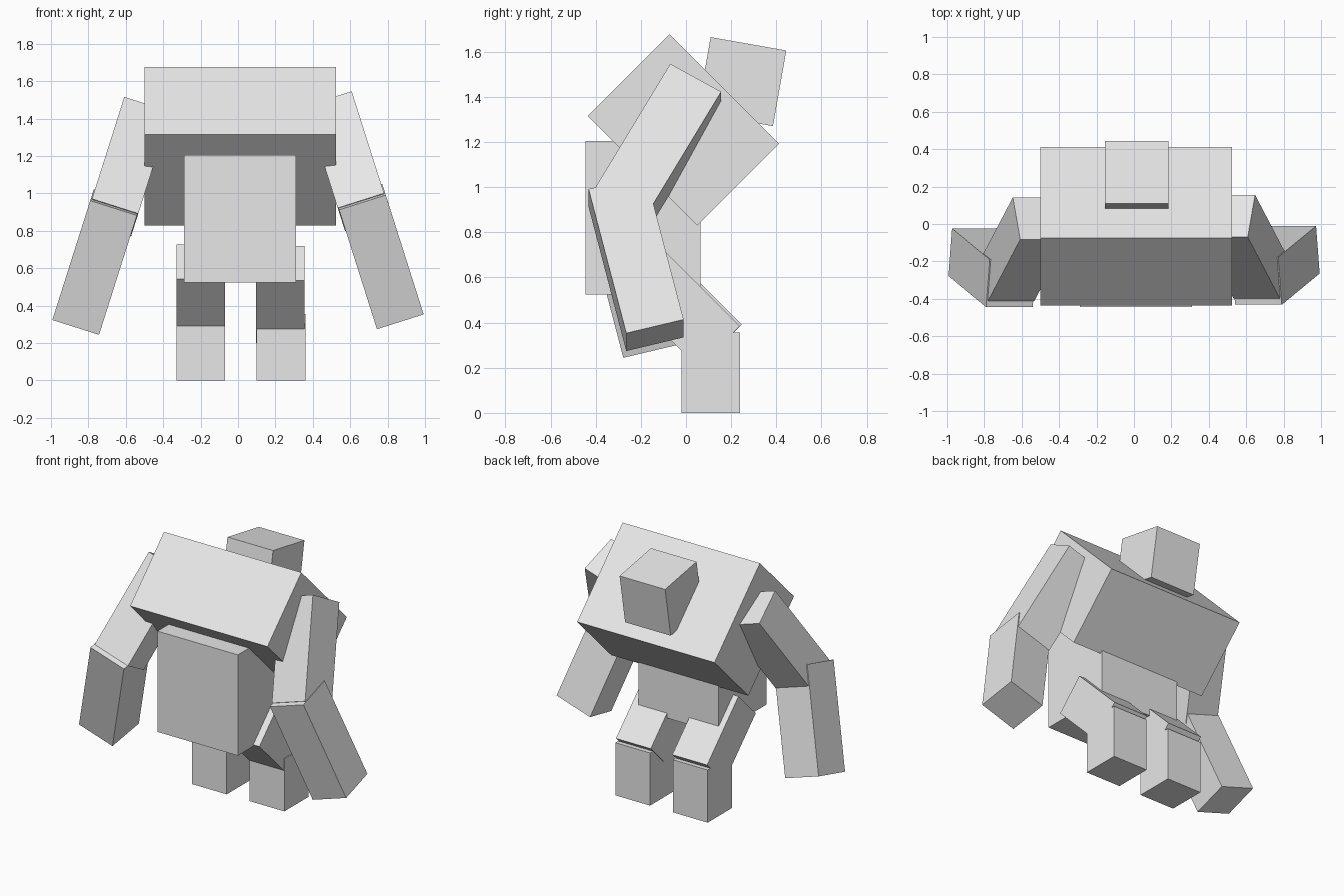
import bpy
import bmesh
from math import radians
from mathutils import Matrix, Vector

if "Cube" in bpy.data.objects:
    bpy.data.objects.remove(bpy.data.objects["Cube"])

grey = bpy.data.materials.new("light_grey")
grey.diffuse_color = (0.8, 0.8, 0.8, 1.0)
grey.use_nodes = True
grey.node_tree.nodes["Principled BSDF"].inputs["Base Color"].default_value = grey.diffuse_color


def box(name, size, centre, pitch=0.0, frame=Matrix.Identity(4)):
    """Box of a given size, pitched about x, then placed inside a frame."""
    mesh = bpy.data.meshes.new(name)
    bm = bmesh.new()
    bmesh.ops.create_cube(bm, size=1.0)
    bmesh.ops.scale(bm, vec=size, verts=bm.verts)
    bm.to_mesh(mesh)
    bm.free()
    mesh.materials.append(grey)
    obj = bpy.data.objects.new(name, mesh)
    obj.matrix_world = (frame @ Matrix.Translation(Vector(centre))
                        @ Matrix.Rotation(radians(pitch), 4, 'X'))
    bpy.context.collection.objects.link(obj)
    return obj


# Trunk and head
box("chest", (1.025, 0.686, 0.512), (0.012, -0.012, 1.253), -45)
box("belly", (0.60, 0.51, 0.68), (0.01, -0.19, 0.865))
box("head", (0.34, 0.34, 0.34), (0.015, 0.247, 1.467), -10)

# Legs: upright shins with thighs sloping back into them
for side, x, thigh_x, y, z in (("left", -0.20, -0.20, -0.013, 0.467),
                               ("right", 0.23, 0.226, -0.021, 0.460)):
    box(side + "_shin", (0.26, 0.26, 0.355), (x, 0.11, 0.1775))
    box(side + "_thigh", (0.26, 0.474, 0.26), (thigh_x, y, z), -45)

# Arms: each splayed outwards as a whole, bent at the elbow
for side, s, offset in (("right", 1, (0, 0, 0)),
                        ("left", -1, (0, -0.013, -0.03))):
    splay = (Matrix.Translation(Vector(offset))
             @ Matrix.Rotation(radians(-17.6 * s), 4, 'Y'))
    box(side + "_upper_arm", (0.26, 0.26, 0.66),
        (0.917 * s, -0.122, 0.939), -30, splay)
    box(side + "_forearm", (0.262, 0.262, 0.69),
        (0.922 * s, -0.221, 0.403), 14, splay)
